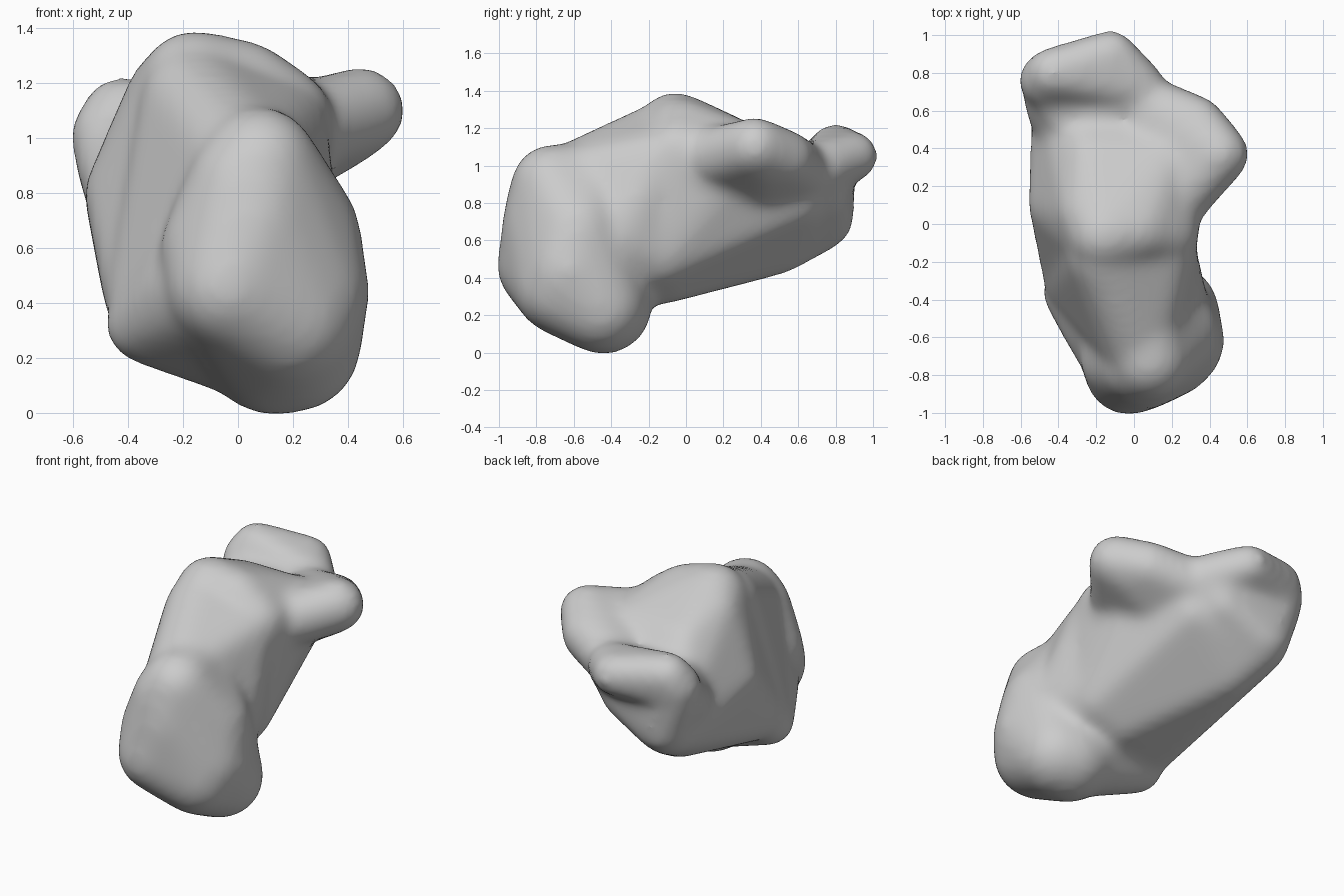
import bpy
import bmesh
from mathutils import Matrix

cube = bpy.data.objects.get("Cube")
if cube:
    bpy.data.objects.remove(cube, do_unlink=True)

bone_grey = bpy.data.materials.new("bone_grey")
bone_grey.use_nodes = True
colour = (0.6, 0.6, 0.6, 1)
bone_grey.diffuse_color = colour
bone_grey.node_tree.nodes["Principled BSDF"].inputs["Base Color"].default_value = colour

# Smoothing shrinks small balls most, so each is swollen by SWELL / radius
SWELL = 0.003


def add_hull(target, balls):
    """Wrap a taut skin round balls given as (x, y, z, radius)."""
    part = bmesh.new()
    for x, y, z, radius in balls:
        bmesh.ops.create_icosphere(part, subdivisions=3, radius=radius + SWELL / radius,
                                   matrix=Matrix.Translation((x, y, z)))
    result = bmesh.ops.convex_hull(part, input=part.verts)
    spare = {g for g in result["geom_interior"] + result["geom_unused"]
             if isinstance(g, bmesh.types.BMVert)}
    bmesh.ops.delete(part, geom=list(spare), context="VERTS")
    part_mesh = bpy.data.meshes.new("part")
    part.to_mesh(part_mesh)
    part.free()
    target.from_mesh(part_mesh)
    bpy.data.meshes.remove(part_mesh)


# Rounded head at the front
head = [(.08, -.72, .90, .20), (.03, -.74, .83, .20), (-.03, -.78, .46, .22),
        (.22, -.62, .44, .25), (.20, -.46, .25, .24), (.13, -.44, .25, .25),
        (.18, -.66, .35, .25), (.19, -.58, .64, .25), (.05, -.74, .70, .23),
        (-.07, -.72, .60, .20), (.05, -.50, .93, .18)]

# Low knob on the side of the head
low_knob = [(-.34, -.37, .32, .12), (-.02, -.74, .47, .22), (.13, -.44, .27, .24),
            (-.20, -.25, .50, .16), (-.20, -.57, .43, .15), (-.10, -.50, .70, .17)]

# Neck rising from the head to the dome
neck = [(.02, -.60, .91, .20), (-.16, -.17, 1.13, .18), (-.31, -.30, .42, .15),
        (.13, -.18, .54, .17), (.08, -.50, .40, .20), (.15, -.14, 1.03, .16),
        (.17, -.38, .60, .20)]

# Main body with the domed upper joint face
body = [(-.16, -.06, 1.2, .18), (.16, -.04, 1.07, .17), (-.22, .32, 1.04, .16),
        (-.24, .06, 1.15, .15), (.02, -.03, 1.18, .16), (.15, .30, 1.04, .17),
        (-.40, .10, .80, .14), (-.32, -.25, .42, .15), (.12, -.15, .52, .17),
        (-.02, -.12, .43, .15), (-.37, .70, .70, .15), (-.30, .50, .58, .14),
        (.02, .58, .82, .14)]

# Knob reaching out to the side
side_process = [(.45, .37, 1.1, .14), (.36, .42, 1.01, .11), (.33, .53, 1.04, .13),
                (.18, .08, 1.02, .15), (.08, .62, .97, .14), (.15, .40, .92, .14)]

# Raised rim along the back, and the bone below it
rear_rim = [(-.46, .76, 1.01, .13), (-.43, .80, 1.09, .11), (-.12, .90, 1.05, .10),
            (.02, .73, 1.0, .12)]
rear_base = [(-.45, .75, .95, .13), (-.36, .73, .72, .15), (-.08, .72, .85, .13),
             (-.42, .60, .85, .13), (-.30, .50, .90, .14), (.02, .70, .98, .12)]

shell = bmesh.new()
for balls in (head, low_knob, neck, body, side_process, rear_rim, rear_base):
    add_hull(shell, balls)
mesh = bpy.data.meshes.new("ankle_bone")
shell.to_mesh(mesh)
shell.free()
bone = bpy.data.objects.new("ankle_bone", mesh)
bpy.context.collection.objects.link(bone)

# Fuse the parts into one skin and soften the seams
fuse = bone.modifiers.new("fuse", "REMESH")
fuse.mode = "VOXEL"
fuse.voxel_size = 0.025
soften = bone.modifiers.new("soften", "SMOOTH")
soften.factor = 0.5
soften.iterations = 30
evaluated = bone.evaluated_get(bpy.context.evaluated_depsgraph_get())
fused = bpy.data.meshes.new_from_object(evaluated)
bone.modifiers.clear()
bone.data = fused
bpy.data.meshes.remove(mesh)
fused.name = "ankle_bone"

fused.materials.clear()
fused.materials.append(bone_grey)
fused.polygons.foreach_set("use_smooth", [True] * len(fused.polygons))
fused.update()
